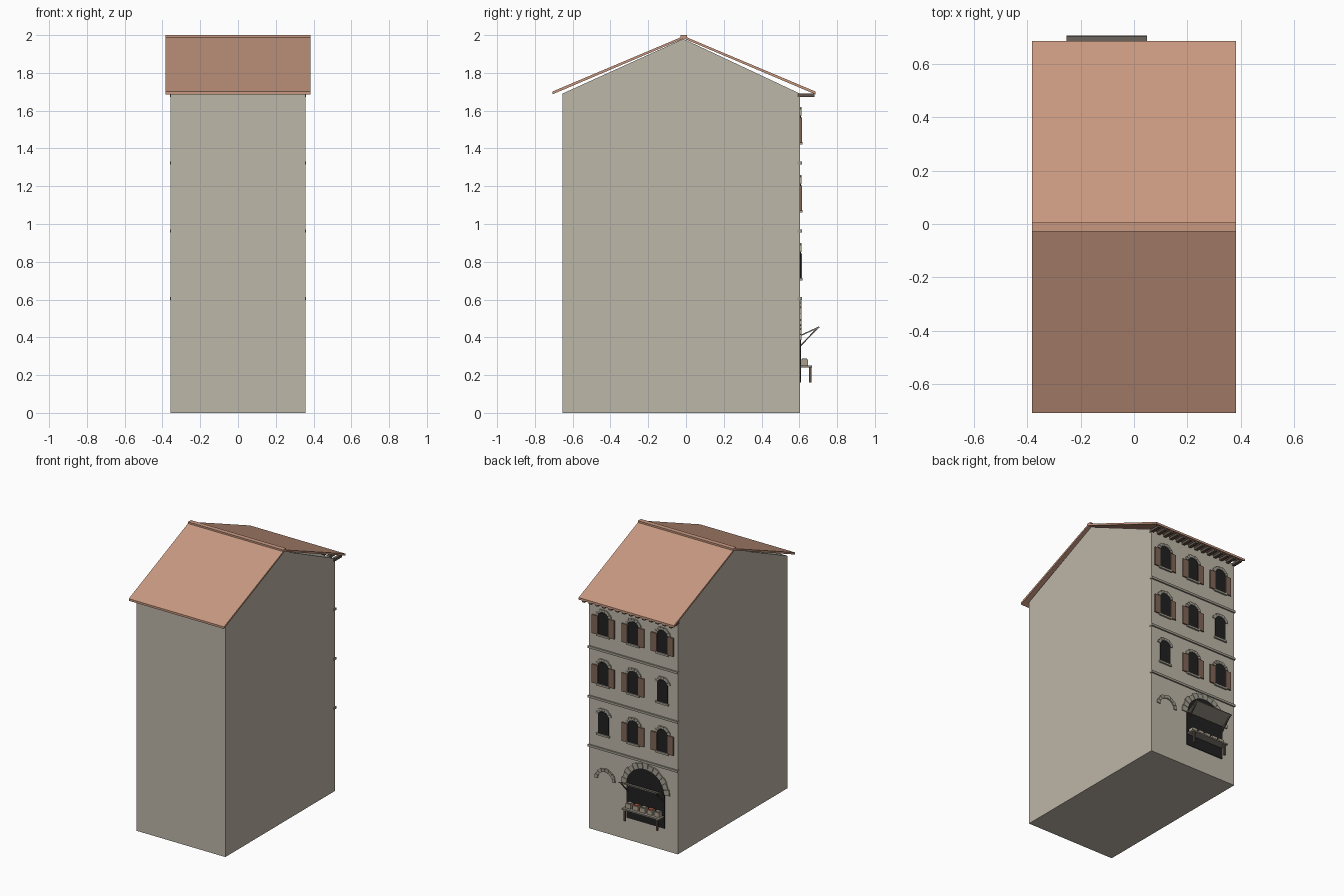
import bpy, bmesh, math
from mathutils import Vector

if "Cube" in bpy.data.objects:
    bpy.data.objects.remove(bpy.data.objects["Cube"])

def mat(name, rgb):
    m = bpy.data.materials.new(name)
    lin = [(c / 255 / 12.92) if c < 11 else ((c / 255 + 0.055) / 1.055) ** 2.4 for c in rgb]
    m.diffuse_color = (*lin, 1)
    m.use_nodes = True
    m.node_tree.nodes["Principled BSDF"].inputs["Base Color"].default_value = m.diffuse_color
    return m

WALL = mat("plaster", (190, 183, 168))
ROOF = mat("terracotta", (200, 152, 128))
STONE = mat("grey stone", (165, 160, 146))
DARK = mat("dark opening", (32, 32, 33))
SHUTTER = mat("shutter brown", (128, 102, 86))
TIMBER = mat("dark timber", (96, 84, 74))
BOARD = mat("weathered board", (140, 134, 122))
CRATE = mat("crate wood", (172, 160, 140))
RED = mat("red goods", (180, 85, 60))
FACE = 0.604   # plane of the decorated wall

def make(name, bm, m):
    bmesh.ops.recalc_face_normals(bm, faces=bm.faces)
    me = bpy.data.meshes.new(name)
    bm.to_mesh(me)
    bm.free()
    me.materials.append(m)
    ob = bpy.data.objects.new(name, me)
    bpy.context.collection.objects.link(ob)
    return ob

def extrude(bm, pts, step):
    """Closed prism from a flat outline of points."""
    f = bm.faces.new([bm.verts.new(p) for p in pts])
    r = bmesh.ops.extrude_face_region(bm, geom=[f], use_keep_orig=True)
    vs = [g for g in r["geom"] if isinstance(g, bmesh.types.BMVert)]
    bmesh.ops.translate(bm, verts=vs, vec=Vector(step))

def add_box(bm, x0, x1, y0, y1, z0, z1):
    extrude(bm, [(x0, y0, z0), (x1, y0, z0), (x1, y1, z0), (x0, y1, z0)], (0, 0, z1 - z0))

def box(name, m, *dims):
    bm = bmesh.new()
    add_box(bm, *dims)
    return make(name, bm, m)

def side_prism(name, m, yz, x0, x1):
    bm = bmesh.new()
    extrude(bm, [(x0, y, z) for y, z in yz], (x1 - x0, 0, 0))
    return make(name, bm, m)

def opening(name, cx, z0, spring, hw, rise, depth=0.005):
    """Dark arched panel."""
    pts = [(cx - hw, FACE, z0), (cx + hw, FACE, z0)]
    pts += [(cx + hw * math.cos(a), FACE, spring + rise * math.sin(a))
            for a in (math.pi * i / 12 for i in range(13))]
    bm = bmesh.new()
    extrude(bm, pts, (0, depth, 0))
    make(name, bm, DARK)

def stone_arch(name, cx, cz, rx, rz, thick, n, depth):
    """Ring of wedge stones with alternating lengths."""
    bm = bmesh.new()
    for i in range(n):
        a, b = (math.pi * (i + k) / n for k in (0.04, 0.96))
        t = thick * (1 if i % 2 == 0 else 0.85)
        ring = [(a, 0), (a, t), ((a + b) / 2, t), (b, t), (b, 0), ((a + b) / 2, 0)]
        extrude(bm, [(cx + (rx + d) * math.cos(q), FACE, cz + (rz + d) * math.sin(q))
                     for q, d in ring], (0, depth, 0))
    make(name, bm, STONE)

# House body with gables
side_prism("house_body", WALL, [(-0.655, 0), (FACE, 0), (FACE, 1.69), (-0.014, 1.98), (-0.655, 1.69)],
           -0.357, 0.357)

# Roof slopes and ridge cap
for name, y in (("front_roof", -0.708), ("back_roof", 0.686)):
    side_prism(name, ROOF, [(-0.012, 1.982), (-0.012, 1.995), (y, 1.701), (y, 1.686)], -0.383, 0.383)
box("ridge_cap", ROOF, -0.383, 0.383, -0.028, 0.006, 1.984, 2.0)

# Eave joists
bm = bmesh.new()
for i in range(14):
    x = -0.35 + 0.7 * i / 13
    add_box(bm, x - 0.011, x + 0.011, 0.59, 0.68, 1.672, 1.69)
make("eave_joists", bm, TIMBER)

# String courses between floors
for z in (0.605, 0.962, 1.322):
    box("string_course", STONE, -0.361, 0.361, 0.59, 0.614, z - 0.008, z + 0.008)

# Windows, with shutters except on two of them
for row, z in enumerate((0.715, 1.075, 1.435)):
    for col, cx in enumerate((-0.235, 0.0, 0.24)):
        opening("window", cx, z, z + 0.135, 0.042, 0.027)
        stone_arch("window_arch", cx, z + 0.135, 0.042, 0.03, 0.022, 7, 0.007)
        box("window_sill", STONE, cx - 0.052, cx + 0.052, FACE, FACE + 0.012, z - 0.014, z)
        if (row, col) in ((0, 2), (1, 0)):
            continue
        for s in (-1, 1):
            xs = sorted((cx + s * 0.044, cx + s * 0.09))
            box("shutter", SHUTTER, *xs, FACE, FACE + 0.009, z - 0.005, z + 0.13)

# Shop arch and small blind arch
opening("shop_opening", -0.1, 0.16, 0.405, 0.152, 0.148)
stone_arch("shop_arch", -0.1, 0.405, 0.152, 0.148, 0.042, 13, 0.008)
stone_arch("blind_arch", 0.225, 0.385, 0.06, 0.06, 0.025, 8, 0.008)

# Raised awning board with its props
side_prism("awning", BOARD, [(FACE, 0.405), (FACE, 0.412), (0.704, 0.458), (0.707, 0.451)], -0.253, 0.048)
for x in (-0.248, 0.036):
    side_prism("awning_prop", TIMBER, [(FACE, 0.348), (FACE, 0.357), (0.694, 0.452), (0.698, 0.446)], x, x + 0.007)

# Stall table
box("stall_top", BOARD, -0.25, 0.05, FACE, 0.667, 0.24, 0.25)
for x in (-0.235, 0.025):
    box("stall_leg", TIMBER, x, x + 0.012, 0.652, 0.664, 0.16, 0.24)

# Crates of goods
for i in range(5):
    x = -0.235 + i * 0.057
    box("crate", CRATE, x, x + 0.042, 0.608, 0.645, 0.25, 0.282)
    box("goods", RED if i % 2 else BOARD, x + 0.005, x + 0.037, 0.613, 0.64, 0.282, 0.287)
